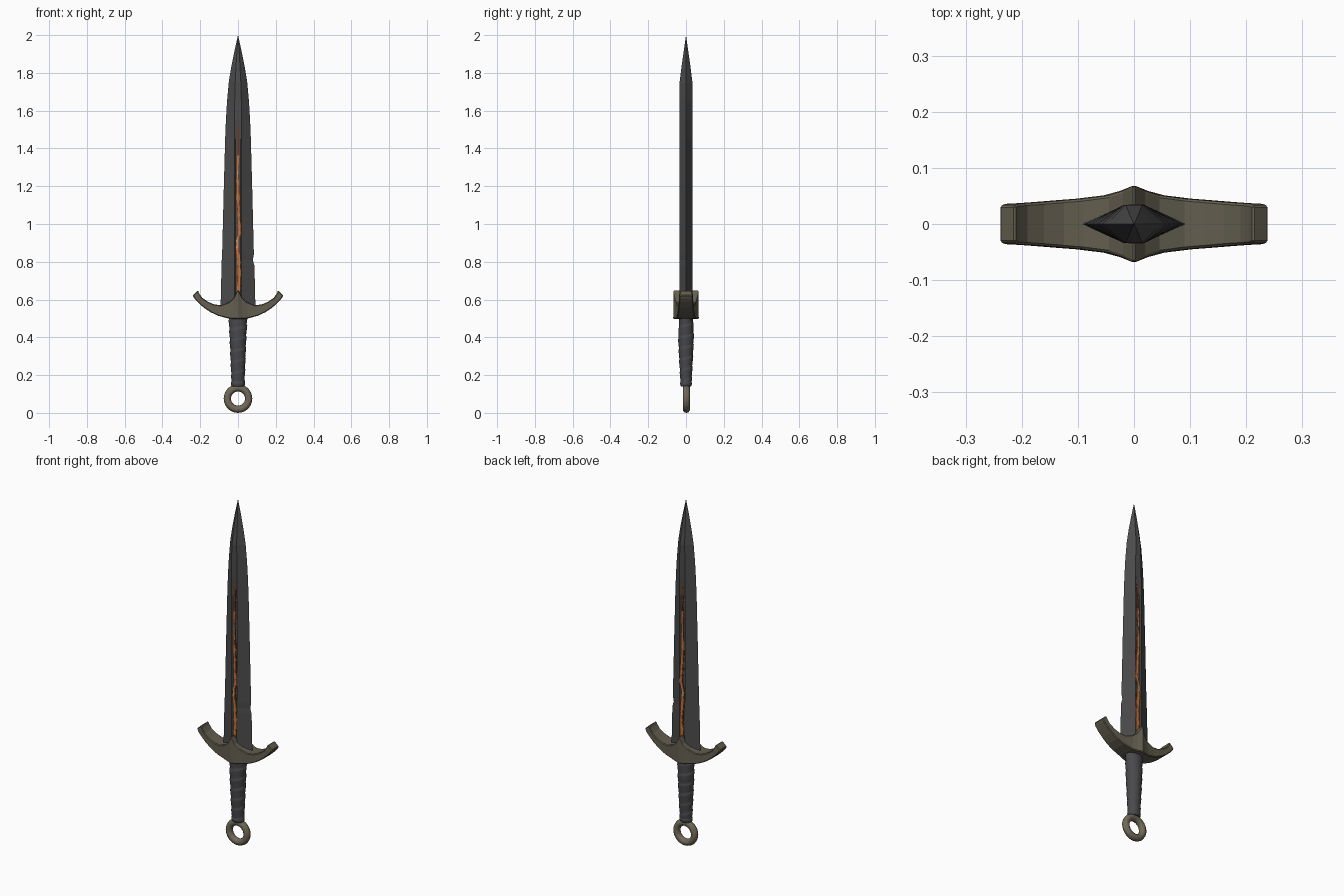
import bpy, bmesh, math, random

if "Cube" in bpy.data.objects:
    bpy.data.objects.remove(bpy.data.objects["Cube"])

random.seed(4)


def material(name, r, g, b):
    m = bpy.data.materials.new(name)
    m.diffuse_color = (r, g, b, 1)
    m.use_nodes = True
    m.node_tree.nodes["Principled BSDF"].inputs["Base Color"].default_value = m.diffuse_color
    return m


STEEL = material("dark steel", 0.072, 0.072, 0.074)
BRONZE = material("weathered bronze", 0.125, 0.112, 0.078)
RING = material("worn bronze", 0.165, 0.142, 0.1)
LEATHER = material("grey leather", 0.068, 0.068, 0.074)
GLOW = material("ember orange", 0.58, 0.17, 0.04)
PALE = material("pale ember", 0.6, 0.28, 0.11)
RUST = material("dark rust", 0.16, 0.045, 0.018)


def loft(name, rings, mats, smooth=None, rule=None):
    """Skin a row of closed rings, cap both ends."""
    bm = bmesh.new()
    rows = [[bm.verts.new(p) for p in ring] for ring in rings]
    n = len(rows[0])
    for a, b in zip(rows, rows[1:]):
        for i in range(n):
            j = (i + 1) % n
            bm.faces.new((a[i], a[j], b[j], b[i]))
    bm.faces.new(rows[0][::-1])
    bm.faces.new(rows[-1])
    bmesh.ops.remove_doubles(bm, verts=bm.verts, dist=0.0002)
    bmesh.ops.recalc_face_normals(bm, faces=bm.faces)
    if rule:
        for f in bm.faces:
            f.material_index = rule(f.calc_center_median())
    me = bpy.data.meshes.new(name)
    bm.to_mesh(me)
    bm.free()
    for m in mats:
        me.materials.append(m)
    if smooth:
        me.shade_smooth()
        me.set_sharp_from_angle(angle=math.radians(smooth))
    ob = bpy.data.objects.new(name, me)
    bpy.context.collection.objects.link(ob)
    return ob


# Blade: flattened diamond with a shallow central groove, rows of (z, half width)
BLADE = [(0.53, 0.093), (0.78, 0.087), (0.81, 0.086), (0.84, 0.084), (1.0, 0.08),
         (1.2, 0.075), (1.45, 0.068), (1.55, 0.064), (1.65, 0.058), (1.75, 0.049),
         (1.83, 0.036), (1.92, 0.018), (2.0, 0.0)]


def blade_ring(z, w):
    d = 0.034 * min(1, (2.0 - z) / 0.24)
    rim = min(0.018, w * 0.3)
    floor = rim * 0.7
    fd = d - 0.005 if z < 1.5 else d
    right = w - 0.008 if z == 0.81 else w      # nick in the edge
    half = [(right, 0), (rim, d), (floor, fd), (-floor, fd), (-rim, d), (-w, 0)]
    pts = half + [(x, -y) for x, y in half[-2:0:-1]]
    return [(x, y, z) for x, y in pts]


loft("blade", [blade_ring(z, w) for z, w in BLADE], [STEEL])

# Ember cracks: thin wavy plates lying in the groove on both faces
PATH = [(0.6, 0.0), (0.72, 0.006), (0.8, 0.004), (0.87, -0.003), (0.91, -0.004),
        (0.95, 0.009), (1.0, 0.007), (1.1, 0.001), (1.25, -0.002), (1.38, 0.001),
        (1.5, 0.004)]


def path_x(z):
    for (z0, x0), (z1, x1) in zip(PATH, PATH[1:]):
        if z <= z1:
            return x0 + (x1 - x0) * (z - z0) / (z1 - z0)
    return PATH[-1][1]


def crack(name, side, z0, z1, steps, width, y0, y1, mats, rule=None):
    rings = []
    for i in range(steps + 1):
        z = z0 + (z1 - z0) * i / steps
        w = width * random.uniform(0.5, 1.25) * (1 - 0.55 * (z - 0.6) / 0.9)
        c = path_x(z) + random.uniform(-0.0015, 0.0015)
        rings.append([(c - w, side * y0, z), (c + w, side * y0, z),
                      (c + w, side * y1, z), (c - w, side * y1, z)])
    loft(name, rings, mats, rule=rule)


def ember_rule(c):
    if c.z > 1.37:
        return 2
    return 1 if 0.88 < c.z < 0.93 or 1.24 < c.z < 1.28 else 0


for side, label in ((-1, "front"), (1, "back")):
    crack(label + "_rust_line", side, 0.6, 1.52, 30, 0.012, 0.028, 0.0325, [RUST])
    crack(label + "_ember_line", side, 0.6, 1.46, 44, 0.0095, 0.029, 0.0345,
          [GLOW, PALE, RUST], ember_rule)

# Guard: upswept arms, rows of (top x, top z, bottom x, bottom z, half depth)
GUARD = [(0.0, 0.652, 0.0, 0.497, 0.069), (0.02, 0.612, 0.025, 0.497, 0.059),
         (0.045, 0.587, 0.055, 0.501, 0.051), (0.09, 0.57, 0.105, 0.514, 0.045),
         (0.125, 0.574, 0.145, 0.533, 0.042), (0.16, 0.589, 0.182, 0.558, 0.039),
         (0.19, 0.61, 0.212, 0.585, 0.037), (0.204, 0.63, 0.231, 0.606, 0.036),
         (0.212, 0.648, 0.24, 0.622, 0.033)]


def guard_ring(s, tx, tz, bx, bz, d):
    return [(s * tx, -d, tz), (s * tx, d, tz), (s * bx, d, bz), (s * bx, -d, bz)]


rings = [guard_ring(-1, *g) for g in GUARD[:0:-1]] + [guard_ring(1, *g) for g in GUARD]
guard = loft("guard", rings, [BRONZE])
bev = guard.modifiers.new("worn edges", "BEVEL")
bev.width = 0.004
bev.segments = 1
bev.limit_method = "ANGLE"
bev.angle_limit = math.radians(40)

# Grip: tapered oval with a spiral leather wrap
GRIP = [(0.15, 0.034, 0.029), (0.3, 0.04, 0.037), (0.4, 0.044, 0.041), (0.5, 0.049, 0.037)]


def grip_size(z):
    for a, b in zip(GRIP, GRIP[1:]):
        if z <= b[0] + 1e-6:
            t = (z - a[0]) / (b[0] - a[0])
            return a[1] + (b[1] - a[1]) * t, a[2] + (b[2] - a[2]) * t
    return GRIP[-1][1:]


rings = []
SIDES = 20
for i in range(57):
    z = 0.15 + 0.35 * i / 56
    rx, ry = grip_size(z)
    ring = []
    for k in range(SIDES):
        a = 2 * math.pi * k / SIDES
        lap = (z / 0.058 - a / (2 * math.pi)) % 1       # sawtooth overlap of the wrap
        s = 0.95 + 0.1 * lap
        ring.append((rx * s * math.cos(a), ry * s * math.sin(a), z))
    rings.append(ring)
loft("grip", rings, [LEATHER], smooth=40)

# Collar closing the lower end of the grip
rings = []
for z, s in ((0.14, 0.85), (0.146, 1.0), (0.16, 1.04), (0.166, 0.95)):
    rings.append([(0.036 * s * math.cos(2 * math.pi * k / SIDES),
                   0.03 * s * math.sin(2 * math.pi * k / SIDES), z) for k in range(SIDES)])
loft("collar", rings, [LEATHER], smooth=40)

# Pommel ring
bpy.ops.mesh.primitive_torus_add(major_radius=0.0565, minor_radius=0.0192,
                                 major_segments=28, minor_segments=10,
                                 location=(0, 0.002, 0.0757),
                                 rotation=(math.radians(90), 0, 0))
ring = bpy.context.object
ring.name = "pommel_ring"
ring.data.materials.append(RING)
ring.data.shade_smooth()
